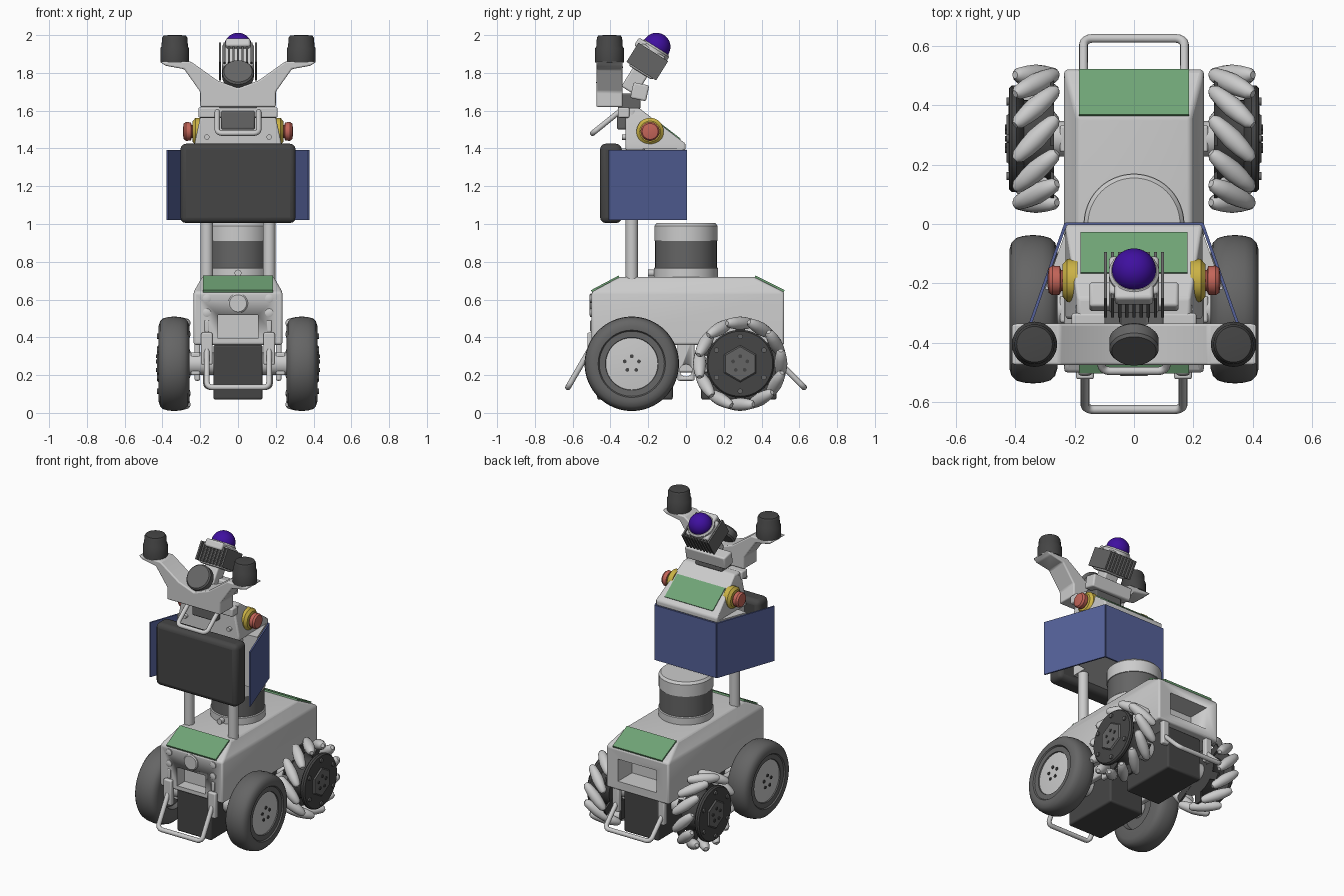
import bpy, bmesh, math
from math import pi, sin, cos, radians
from mathutils import Vector, Matrix

if "Cube" in bpy.data.objects:
    bpy.data.objects.remove(bpy.data.objects["Cube"])

def mat(name, c):
    m = bpy.data.materials.new(name); m.diffuse_color = (*c, 1); return m
DARK = mat("dark", (.06, .06, .06)); MID = mat("mid_grey", (.13, .13, .13))
GREEN = mat("green", (.16, .37, .18)); BLUE = mat("blue", (.09, .12, .32))
RED = mat("red", (.55, .13, .1)); YELLOW = mat("yellow", (.6, .45, .06)); PURPLE = mat("purple", (.05, .005, .35))

def make(name, bm, m=None, loc=(0, 0, 0), rot=(0, 0, 0), bev=0):
    bmesh.ops.recalc_face_normals(bm, faces=bm.faces)
    me = bpy.data.meshes.new(name); bm.to_mesh(me); bm.free()
    me.shade_smooth(); me.set_sharp_from_angle(angle=radians(35))
    o = bpy.data.objects.new(name, me); bpy.context.collection.objects.link(o)
    o.location, o.rotation_euler = loc, rot
    if m: me.materials.append(m)
    if bev:
        b = o.modifiers.new("bevel", 'BEVEL'); b.width = bev; b.segments = 3
        b.limit_method = 'ANGLE'; b.angle_limit = radians(25)
    return o

def box(name, loc, dim, m=None, rot=(0, 0, 0), bev=0):
    bm = bmesh.new(); bmesh.ops.create_cube(bm, size=1, matrix=Matrix.Diagonal((*dim, 1)))
    return make(name, bm, m, loc, rot, bev)

def lathe(name, prof, loc, rot=(0, 0, 0), m=None, n=48):
    """Spin (radius, height) points around local z."""
    bm = bmesh.new()
    rings = [[bm.verts.new((r * cos(2*pi*i/n), r * sin(2*pi*i/n), h)) for i in range(n)] for r, h in prof]
    for a, b in zip(rings, rings[1:]):
        for i in range(n): bm.faces.new((a[i], a[(i+1) % n], b[(i+1) % n], b[i]))
    bm.faces.new(rings[0]); bm.faces.new(rings[-1])
    return make(name, bm, m, loc, rot)

def loft(name, rings, m=None, bev=0):
    """Stack rectangles given as (half width, y0, y1, z)."""
    bm = bmesh.new()
    R = [[bm.verts.new(p) for p in ((-w, a, z), (w, a, z), (w, b, z), (-w, b, z))] for w, a, b, z in rings]
    for a, b in zip(R, R[1:]):
        for i in range(4): bm.faces.new((a[i], a[(i+1) % 4], b[(i+1) % 4], b[i]))
    bm.faces.new(R[0]); bm.faces.new(R[-1])
    return make(name, bm, m, bev=bev)

def plate(name, half, lo, hi, upright=True, m=None, bev=0):
    """Mirror a half outline over x = 0 and extrude it along y (upright) or z."""
    pts = half + [(-x, v) for x, v in reversed(half) if x > 0]
    bm = bmesh.new()
    f = bm.faces.new([bm.verts.new((x, lo, v) if upright else (x, v, lo)) for x, v in pts])
    e = bmesh.ops.extrude_face_region(bm, geom=[f])['geom']
    d = hi - lo
    bmesh.ops.translate(bm, verts=[g for g in e if isinstance(g, bmesh.types.BMVert)], vec=(0, d, 0) if upright else (0, 0, d))
    return make(name, bm, m, bev=bev)

def tube(name, pts, r, m=None):
    cu = bpy.data.curves.new(name, 'CURVE'); cu.dimensions = '3D'
    cu.bevel_depth = r; cu.bevel_resolution = 4; cu.use_fill_caps = True
    s = cu.splines.new('POLY'); s.points.add(len(pts) - 1)
    for p, q in zip(s.points, pts): p.co = (*q, 1)
    o = bpy.data.objects.new(name, cu); bpy.context.collection.objects.link(o)
    bpy.ops.object.select_all(action='DESELECT')
    o.select_set(True); bpy.context.view_layer.objects.active = o
    bpy.ops.object.convert(target='MESH')

def u_bar(name, w, top, bottom, r):
    """U-shaped bar with rounded corners between two (y, z) points."""
    a, b = Vector((0, *top)), Vector((0, *bottom)); d = (b - a).normalized(); c = 2 * r
    X = Vector((1, 0, 0)); half = [a + X*w]
    for k in range(5):
        t = k * pi / 8
        half.append(b - d*c*(1 - sin(t)) + X*(w - c*(1 - cos(t))))
    tube(name, half + [Vector((-p.x, p.y, p.z)) for p in reversed(half)], r)

def cut(o, c):
    c.hide_render = True; c.hide_viewport = True; c.display_type = 'WIRE'
    b = o.modifiers.new("cut", 'BOOLEAN'); b.object = c; b.solver = 'EXACT'

# chassis body with front and rear recesses
body = loft("body", [(.235, -.5, .52, .36), (.235, -.5, .52, .64), (.19, -.35, .36, .72)], bev=.012)
cut(body, box("front_recess_cutter", (0, -.49, .455), (.21, .14, .125)))
cut(body, box("rear_recess_cutter", (0, .49, .495), (.29, .24, .15)))
box("front_panel", (0, -.427, .682), (.37, .165, .014), GREEN, (radians(28), 0, 0))
box("rear_panel", (0, .442, .682), (.37, .172, .014), GREEN, (radians(-26.6), 0, 0))
lathe("front_lens", [(.052, 0), (.052, .01), (.045, .016)], (0, -.495, .58), (pi/2, 0, 0))
box("front_battery_box", (0, -.27, .215), (.26, .4, .29), DARK, bev=.012)
box("rear_battery_box", (0, .28, .215), (.26, .4, .29), DARK, bev=.012)
u_bar("front_bumper", .165, (-.5, .35), (-.625, .135), .015)
u_bar("rear_bumper", .17, (.5, .26), (.625, .135), .015)

# lidar drum on the body
lathe("lidar_base", [(.17, .71), (.17, .765), (.165, .77)], (0, 0, 0))
lathe("lidar_window", [(.163, .765), (.163, .915)], (0, 0, 0), m=MID)
lathe("lidar_cap", [(.168, .91), (.168, .99), (.155, 1.005)], (0, 0, 0))
lathe("lidar_plug", [(.018, 0), (.018, .04)], (0, -.16, .74), (pi/2, 0, 0))

for s, side in ((1, "right"), (-1, "left")):
    ax = (0, s * pi/2, 0)
    # body fittings
    for z in (.53, .605):
        lathe(f"{side}_front_bolt", [(.022, 0), (.022, .01), (.012, .014)], (s*.165, -.497, z), (pi/2, 0, 0), n=20)
    box(f"{side}_front_slot", (s*.165, -.5, .46), (.025, .015, .06), bev=.005)
    box(f"{side}_bumper_bracket", (s*.165, -.505, .34), (.06, .035, .17), bev=.008)
    box(f"{side}_rear_bracket", (s*.17, .495, .29), (.05, .035, .17), bev=.008)
    # suspension arms and axles
    box(f"{side}_rocker", (s*.2, 0, .26), (.04, .66, .09), bev=.01)
    rk = box(f"{side}_pivot_plate", (s*.215, 0, .29), (.03, .09, .24), bev=.01)
    cut(rk, lathe(f"{side}_pivot_cutter", [(.033, -.1), (.033, .1)], (s*.215, 0, .225), ax, n=24))
    for y in (-.287, .287):
        lathe(f"{side}_axle", [(.06, .12), (.06, .28)], (0, y, .26), ax)
        box(f"{side}_axle_block", (s*.225, y, .26), (.05, .09, .12), bev=.008)

    # front tyre and hub disc
    lathe(f"{side}_front_tyre", [(.13, .03), (.14, 0), (.2, 0), (.225, .008), (.24, .025), (.247, .05), (.25, .082), (.247, .114),
          (.24, .139), (.225, .154), (.2, .162), (.178, .16), (.172, .152), (.14, .15), (.135, .135)], (s*.258, -.287, .26), ax, MID, 64)
    lathe(f"{side}_front_hub", [(.138, .1), (.138, .143), (.06, .15), (.03, .15)], (s*.258, -.287, .26), ax)
    for i in range(5):
        t = i * 2*pi/5
        lathe(f"{side}_hub_bolt", [(.01, 0), (.01, .008)], (s*.406, -.287 + .04*sin(t), .26 + .04*cos(t)), ax, DARK, 12)

    # rear roller wheel: dark core, cover plates, angled rollers
    c = Vector((s*.33, .287, .26))
    lathe(f"{side}_rear_core", [(.15, -.06), (.13, -.03), (.13, .04), (.17, .055), (.18, .065), (.18, .08), (.172, .09), (.1, .092)], c, ax, DARK)
    lathe(f"{side}_rear_hub_cap", [(.1, .09), (.09, .1)], c, ax, MID, 6)
    for i in range(5):
        t = i * 2*pi/5
        lathe(f"{side}_rear_bolt", [(.01, .095), (.01, .105)], c + Vector((0, .04*sin(t), .04*cos(t))), ax, DARK, 12)
    N = 12
    for i in range(N):
        t = 2*pi*i/N
        radial = Vector((0, sin(t), cos(t))); tang = Vector((0, cos(t), -sin(t)))
        d = (Vector((s, 0, 0)) - s * s * tang).normalized()
        q = d.to_track_quat('Z', 'Y').to_euler()
        p = c + radial * .215
        lathe("roller", [(.012, -.1), (.024, -.085), (.031, -.045), (.035, 0), (.031, .045), (.024, .085), (.012, .1)], p, q, n=16)
        if i % 2 == 0:
            lathe("cover_bolt", [(.014, .085), (.014, .1)], c + radial*.145, ax, MID, 12)
            box("wheel_spoke", c + radial*.15 - Vector((s*.055, 0, 0)), (.012, .05, .13), DARK, (-t, 0, 0))

    # mast post, blue side panel, stop button, antenna
    lathe(f"{side}_mast_post", [(.033, .36), (.033, 1.6)], (s*.165, -.287, 0), n=32)
    box(f"{side}_blue_panel", (s*.302, -.203, 1.207), (.01, .435, .37), BLUE, (0, 0, s*.34))
    lathe(f"{side}_button_ring", [(.072, .19), (.072, .225), (.055, .24)], (0, -.19, 1.49), ax, YELLOW)
    lathe(f"{side}_stop_button", [(.035, .22), (.035, .245), (.048, .25), (.05, .275), (.042, .287), (.02, .291)], (0, -.19, 1.49), ax, RED)
    lathe(f"{side}_antenna", [(.076, 1.855), (.076, 1.93), (.07, 1.94), (.067, 1.985), (.06, 1.997), (.03, 2)], (s*.335, -.405, 0), m=DARK)
    for z in (1.46, 1.585):
        lathe(f"{side}_mast_bolt", [(.014, 0), (.014, .03)], (s*.165, -.31, z), (pi/2, 0, 0), n=16)

# display, blue back panel and housing
loft("display", [(.305, -.455, -.34, 1.005), (.305, -.455, -.34, 1.425)], DARK, bev=.03)
box("blue_back_panel", (0, 0, 1.207), (.46, .01, .37), BLUE)
plate("housing", [(.2, -.345), (.2, -.23), (.3, -.22), (.224, -.008)], 1.05, 1.4, upright=False)
loft("head", [(.23, -.32, -.002, 1.39), (.23, -.32, -.002, 1.425), (.19, -.32, -.25, 1.615)], bev=.01)
box("head_panel", (0, -.1, 1.497), (.36, .17, .016), GREEN, (radians(-37.5), 0, 0))
box("head_crossbar", (0, -.33, 1.59), (.42, .06, .055), bev=.008)
box("head_port", (0, -.34, 1.55), (.18, .05, .1), MID, bev=.01)
u_bar("head_handle", .11, (-.34, 1.605), (-.495, 1.48), .014)

# antenna bracket with round disc
plate("antenna_bracket", [(0, 1.62), (.2, 1.62), (.2, 1.70), (.285, 1.82), (.385, 1.838), (.415, 1.86),
      (.25, 1.86), (.11, 1.76), (0, 1.72)], -.475, -.335, bev=.008)
lathe("front_disc", [(.075, -.03), (.083, -.02), (.083, .02), (.075, .03)], (0, -.405, 1.79), (radians(50), 0, 0), MID)

# tilted camera with fins and dome
T = Matrix.Translation((0, -.205, 1.86)) @ Matrix.Rotation(radians(-32), 4, 'X')
tilt = (radians(-32), 0, 0)
box("camera_body", T @ Vector((0, 0, 0)), (.17, .15, .14), None, tilt, .015)
box("camera_front_block", T @ Vector((0, -.02, .06)), (.13, .17, .05), None, tilt, .012)
for i in range(9):
    box("camera_fin", T @ Vector((-.096 + i*.024, 0, 0)), (.011, .185, .12), MID, tilt)
lathe("camera_collar", [(.085, .06), (.085, .08), (.076, .09)], T.translation, tilt)
lathe("camera_dome", [(.074*cos(a*pi/24), .092 + .074*sin(a*pi/24)) for a in range(-3, 12)] + [(.002, .166)], T.translation, tilt, PURPLE)
box("camera_neck", (0, -.27, 1.76), (.1, .09, .13), None, tilt, .01)
box("camera_mount", (0, -.245, 1.70), (.3, .085, .085), None, (radians(-12), 0, 0), .01)
box("mount_foot", (0, -.3, 1.65), (.2, .12, .08), MID, bev=.008)

for m in bpy.data.materials:
    if m.users and not m.is_grease_pencil:
        m.use_nodes = True
        m.node_tree.nodes["Principled BSDF"].inputs["Base Color"].default_value = m.diffuse_color
